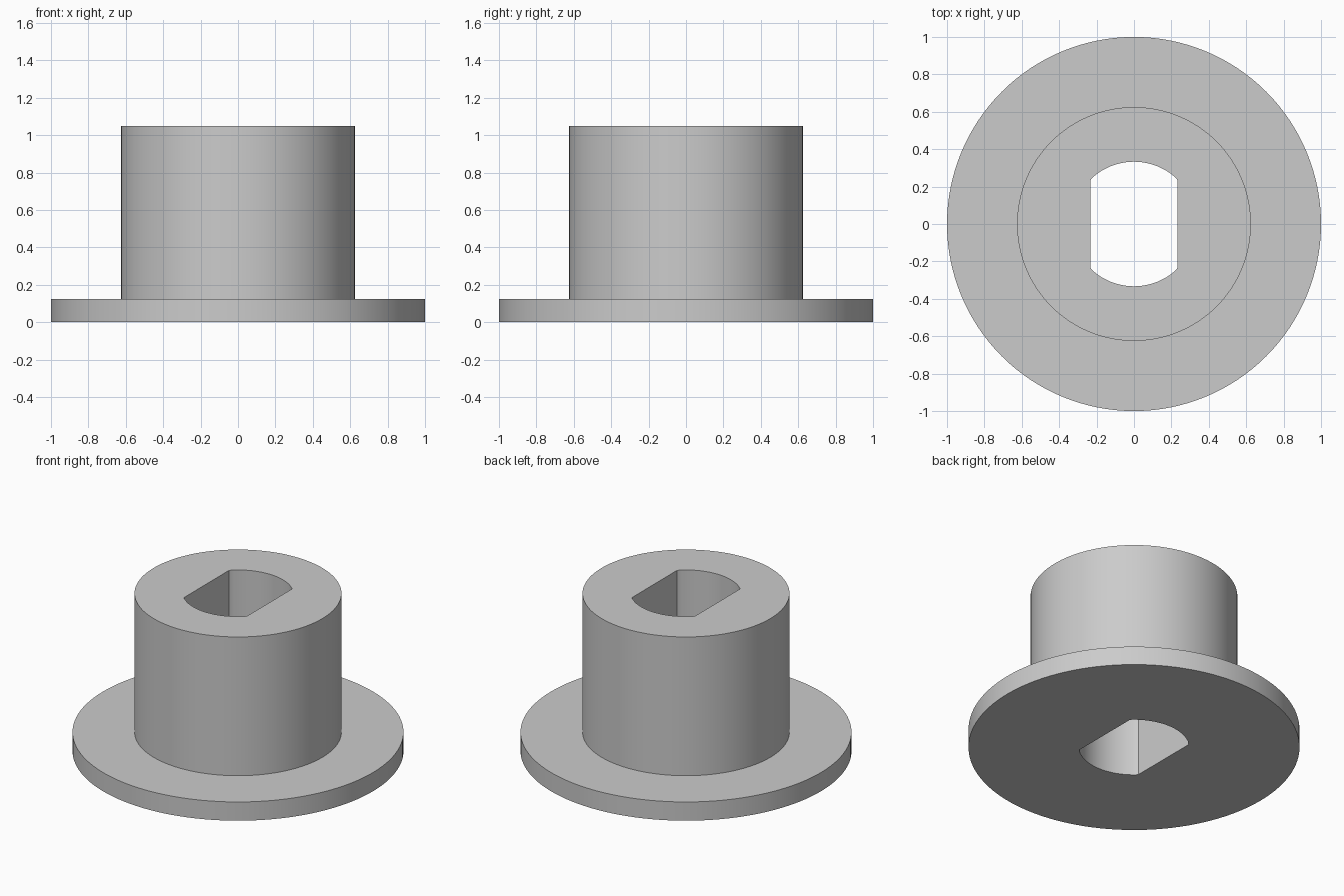
import bpy, bmesh, math

if "Cube" in bpy.data.objects:
    bpy.data.objects.remove(bpy.data.objects["Cube"])

SIDES = 128
BORE_R, BORE_HALF_WIDTH = 0.333, 0.232
FLANGE_R, FLANGE_H = 1.0, 0.125
HUB_R, TOTAL_H = 0.625, 1.05


def ring(bm, radius, z, half_width=None):
    """Circle of vertices, optionally flattened on its two x sides."""
    limit = half_width or radius
    verts = []
    for i in range(SIDES):
        a = 2 * math.pi * i / SIDES
        x = max(-limit, min(limit, radius * math.cos(a)))
        verts.append(bm.verts.new((x, radius * math.sin(a), z)))
    return verts


# Flanged bushing: closed cross-section carried around the double-flat bore
bm = bmesh.new()
rings = [
    ring(bm, BORE_R, 0, BORE_HALF_WIDTH),
    ring(bm, FLANGE_R, 0),
    ring(bm, FLANGE_R, FLANGE_H),
    ring(bm, HUB_R, FLANGE_H),
    ring(bm, HUB_R, TOTAL_H),
    ring(bm, BORE_R, TOTAL_H, BORE_HALF_WIDTH),
]
for k, lower in enumerate(rings):
    upper = rings[(k + 1) % len(rings)]
    for i in range(SIDES):
        j = (i + 1) % SIDES
        bm.faces.new((lower[i], lower[j], upper[j], upper[i]))
bmesh.ops.recalc_face_normals(bm, faces=bm.faces)

mesh = bpy.data.meshes.new("flanged_bushing")
bm.to_mesh(mesh)
bm.free()
bushing = bpy.data.objects.new("flanged_bushing", mesh)
bpy.context.collection.objects.link(bushing)

# Plain grey finish
grey = bpy.data.materials.new("light_grey")
grey.diffuse_color = (0.6, 0.6, 0.6, 1)
grey.use_nodes = True
grey.node_tree.nodes["Principled BSDF"].inputs["Base Color"].default_value = grey.diffuse_color
mesh.materials.append(grey)

# Smooth round walls, sharp rims and bore corners
bpy.context.view_layer.objects.active = bushing
bushing.select_set(True)
bpy.ops.object.shade_smooth_by_angle(angle=math.radians(30))
